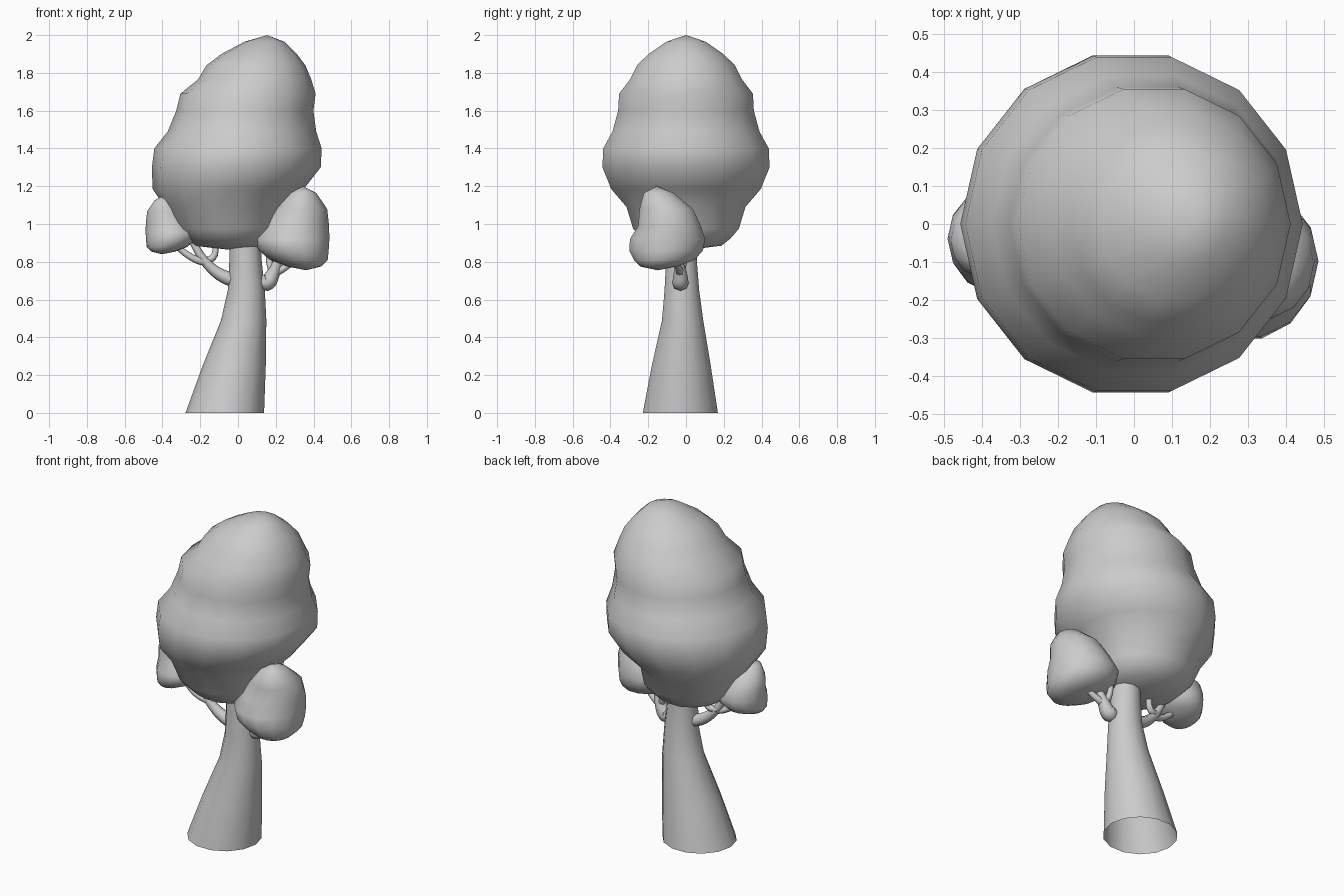
import bpy, bmesh
from math import cos, sin, pi, radians

if "Cube" in bpy.data.objects:
    bpy.data.objects.remove(bpy.data.objects["Cube"])


def loft(name, rings, sides=14, bottom=None, top=None):
    """Skin horizontal rings (z, cx, cy, rx, ry), optionally closed by pole points."""
    bm = bmesh.new()
    loops = []
    for z, cx, cy, rx, ry in rings:
        loops.append([bm.verts.new((cx + rx * cos(2 * pi * i / sides),
                                    cy + ry * sin(2 * pi * i / sides), z)) for i in range(sides)])
    for a, b in zip(loops, loops[1:]):
        for i in range(sides):
            j = (i + 1) % sides
            bm.faces.new((a[i], a[j], b[j], b[i]))
    for pole, ring in ((bottom, loops[0]), (top, loops[-1])):
        if pole:
            p = bm.verts.new(pole)
            for i in range(sides):
                bm.faces.new((ring[i], ring[(i + 1) % sides], p))
    bmesh.ops.recalc_face_normals(bm, faces=bm.faces)
    for f in bm.faces:
        f.smooth = True
    me = bpy.data.meshes.new(name)
    bm.to_mesh(me)
    bm.free()
    ob = bpy.data.objects.new(name, me)
    bpy.context.collection.objects.link(ob)
    return ob


def branch(name, points):
    """Tapered tube through points (x, y, z, radius)."""
    cu = bpy.data.curves.new(name, 'CURVE')
    cu.dimensions = '3D'
    cu.bevel_depth = 1.0
    cu.bevel_resolution = 2
    cu.resolution_u = 5
    cu.use_fill_caps = True
    sp = cu.splines.new('BEZIER')
    sp.bezier_points.add(len(points) - 1)
    for bp, (x, y, z, r) in zip(sp.bezier_points, points):
        bp.co = (x, y, z)
        bp.radius = r
        bp.handle_left_type = bp.handle_right_type = 'AUTO'
    ob = bpy.data.objects.new(name, cu)
    bpy.context.collection.objects.link(ob)


# Leaning trunk, open underneath
loft("trunk", [(0, -.07, -.03, .208, .204), (.25, -.02, -.025, .167, .16),
               (.49, .03, -.018, .12, .112), (.65, .044, -.022, .098, .094),
               (.8, .04, -.024, .086, .084), (.95, .036, -.024, .08, .08)])

# Large leaning crown
crown = [(.885, -.045, .19), (.925, -.05, .24), (.975, -.055, .283), (1.09, -.07, .318),
         (1.185, -.052, .4), (1.3, -.009, .447), (1.4, .0, .443), (1.49, .021, .393),
         (1.6, .036, .363), (1.69, .053, .358), (1.765, .088, .3), (1.84, .095, .262),
         (1.9, .112, .2), (1.965, .14, .105)]
loft("crown", [(z, cx, 0, r, r * 1.015) for z, cx, r in crown],
     bottom=(-.03, 0, .862), top=(.155, 0, 2.0))

# Small leaf clumps; the left one is a mirrored smaller copy
clump = [(.775, .35, -.145, .09, .1), (.81, .322, -.115, .153, .165), (.86, .295, -.105, .185, .2),
         (.92, .284, -.098, .2, .204), (.99, .306, -.087, .176, .17), (1.08, .334, -.105, .138, .145),
         (1.165, .344, -.145, .07, .08)]


def clump_part(name, fx, fy, fz):
    s = abs(fx(1) - fx(0))
    loft(name, [(fz(z), fx(x), fy(y), rx * s, ry * s) for z, x, y, rx, ry in clump],
         bottom=(fx(.36), fy(-.15), fz(.755)), top=(fx(.345), fy(-.155), fz(1.2)))


clump_part("right_leaf_clump", lambda x: x, lambda y: y, lambda z: z)
clump_part("left_leaf_clump", lambda x: -.49 - .7 * (x - .485),
           lambda y: -.04 + .7 * (y + .1), lambda z: .84 + .7 * (z - .755))

# Branches carrying the clumps
branch("left_branch", [(.02, -.03, .70, .04), (-.06, -.03, .715, .036),
                       (-.16, -.035, .785, .026), (-.22, -.04, .87, .02), (-.26, -.04, .95, .015)])
branch("left_outer_twig", [(-.15, -.035, .79, .02), (-.23, -.05, .815, .019),
                           (-.31, -.05, .87, .016), (-.36, -.05, .92, .012)])
branch("left_inner_twig", [(-.19, -.03, .81, .018), (-.135, -.02, .82, .019), (-.12, -.01, .92, .014)])
branch("right_branch", [(.09, -.028, .72, .03), (.15, -.03, .69, .045),
                        (.185, -.03, .735, .036), (.21, -.04, .80, .024), (.24, -.05, .88, .016)])
branch("right_outer_twig", [(.19, -.03, .74, .024), (.25, -.04, .77, .018), (.32, -.06, .83, .014)])
branch("right_inner_twig", [(.185, -.03, .74, .022), (.165, -.01, .81, .017), (.17, 0, .92, .014)])
